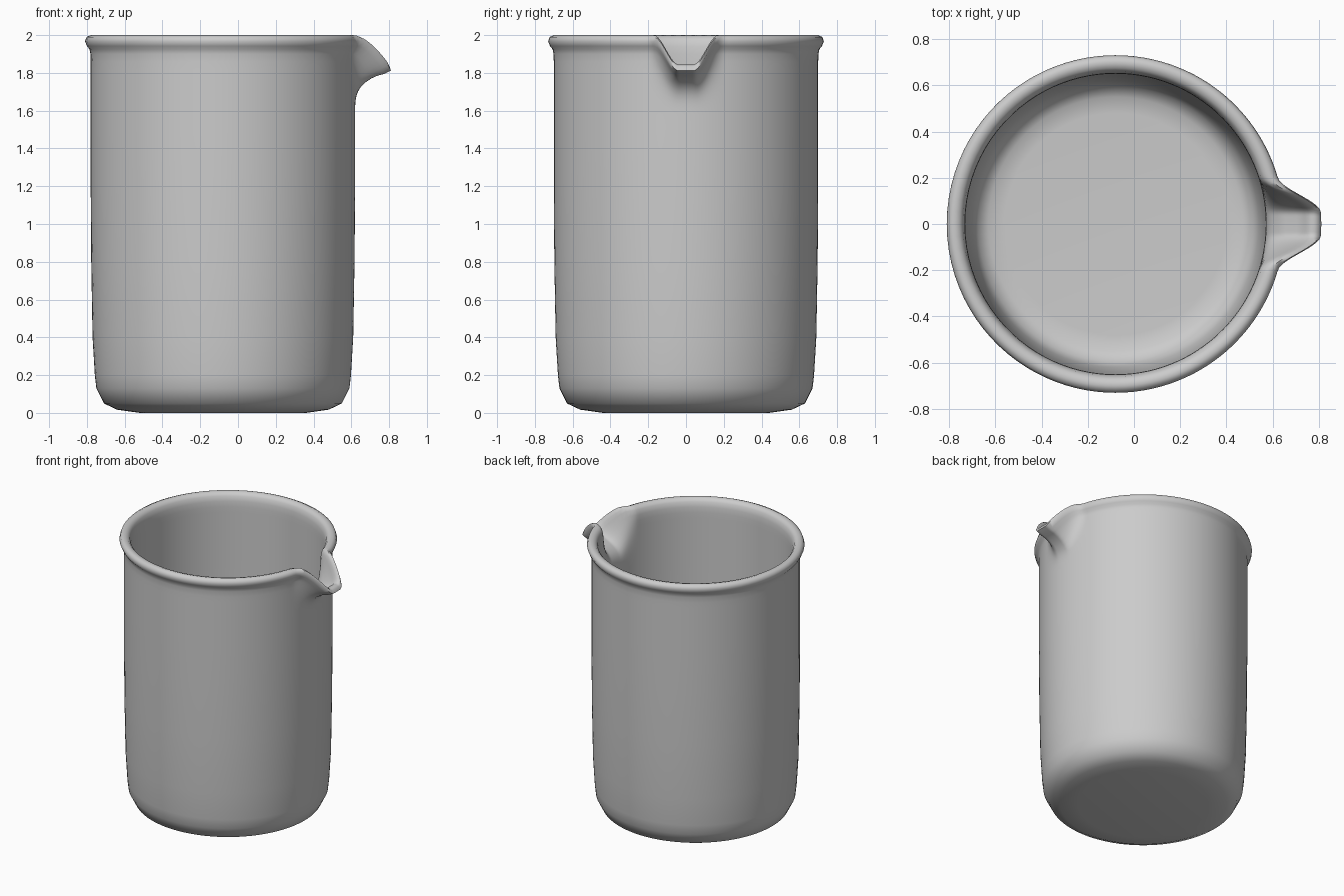
import bpy, bmesh, math

if "Cube" in bpy.data.objects:
    bpy.data.objects.remove(bpy.data.objects["Cube"], do_unlink=True)

CENTRE_X = -0.08
SEGMENTS = 144


def smooth(t):
    t = max(0.0, min(1.0, t))
    return t * t * (3 - 2 * t)


def pull_spout(x, y, z):
    """Draw the wall near +x outwards and down into a pouring lip."""
    if x <= 0 or z < 1.55:
        return x, y, z
    out = smooth((0.20 - abs(y)) / 0.15) * min(1.0, (z - 1.55) / 0.41) ** 4
    down = smooth((0.17 - abs(y)) / 0.13) * min(1.0, max(0.0, (z - 1.6) / 0.36))
    return x + 0.16 * out, y, z - 0.155 * down


# Closed wall section (radius, height): outside, rolled rim, inside
heights = [1.5 + 0.04 * i for i in range(10)]
base = [(0, 0), (0.44, 0), (0.56, 0.017), (0.63, 0.05), (0.67, 0.13), (0.678, 0.2),
        (0.69, 0.4), (0.697, 0.8), (0.70, 1.2)]
rim = [(0.701, 1.9), (0.706, 1.925), (0.72, 1.942), (0.73, 1.967), (0.722, 1.99),
       (0.70, 2.0), (0.675, 1.993), (0.66, 1.975), (0.652, 1.94), (0.65, 1.9)]
inside = [(0.65, 1.2), (0.647, 0.8), (0.64, 0.4), (0.62, 0.15), (0.595, 0.085),
          (0.55, 0.055), (0.48, 0.05), (0, 0.05)]
profile = (base + [(0.70, h) for h in heights] + rim
           + [(0.65, h) for h in reversed(heights)] + inside)

# Sweep the section round the axis, with denser steps near the spout
bm = bmesh.new()
rings = []
for i in range(SEGMENTS):
    t = 2 * i / SEGMENTS - 1
    angle = math.copysign(math.pi * abs(t) ** 1.8, t)
    ring = []
    for r, z in profile:
        x, y, z = pull_spout(r * math.cos(angle), r * math.sin(angle), z)
        ring.append(bm.verts.new((x + CENTRE_X, y, z)))
    rings.append(ring)
for i, a in enumerate(rings):
    b = rings[(i + 1) % SEGMENTS]
    for j in range(len(profile) - 1):
        bm.faces.new((a[j], b[j], b[j + 1], a[j + 1]))
bmesh.ops.remove_doubles(bm, verts=bm.verts, dist=0.00005)
bmesh.ops.recalc_face_normals(bm, faces=bm.faces)
mesh = bpy.data.meshes.new("beaker")
bm.to_mesh(mesh)
bm.free()
beaker = bpy.data.objects.new("beaker", mesh)
bpy.context.collection.objects.link(beaker)

# Plain grey material
grey = bpy.data.materials.new("light grey")
grey.use_nodes = True
colour = (0.6, 0.6, 0.6, 1)
grey.diffuse_color = colour
grey.node_tree.nodes["Principled BSDF"].inputs["Base Color"].default_value = colour
mesh.materials.append(grey)

bpy.context.view_layer.objects.active = beaker
beaker.select_set(True)
bpy.ops.object.shade_smooth_by_angle(angle=math.radians(60))
